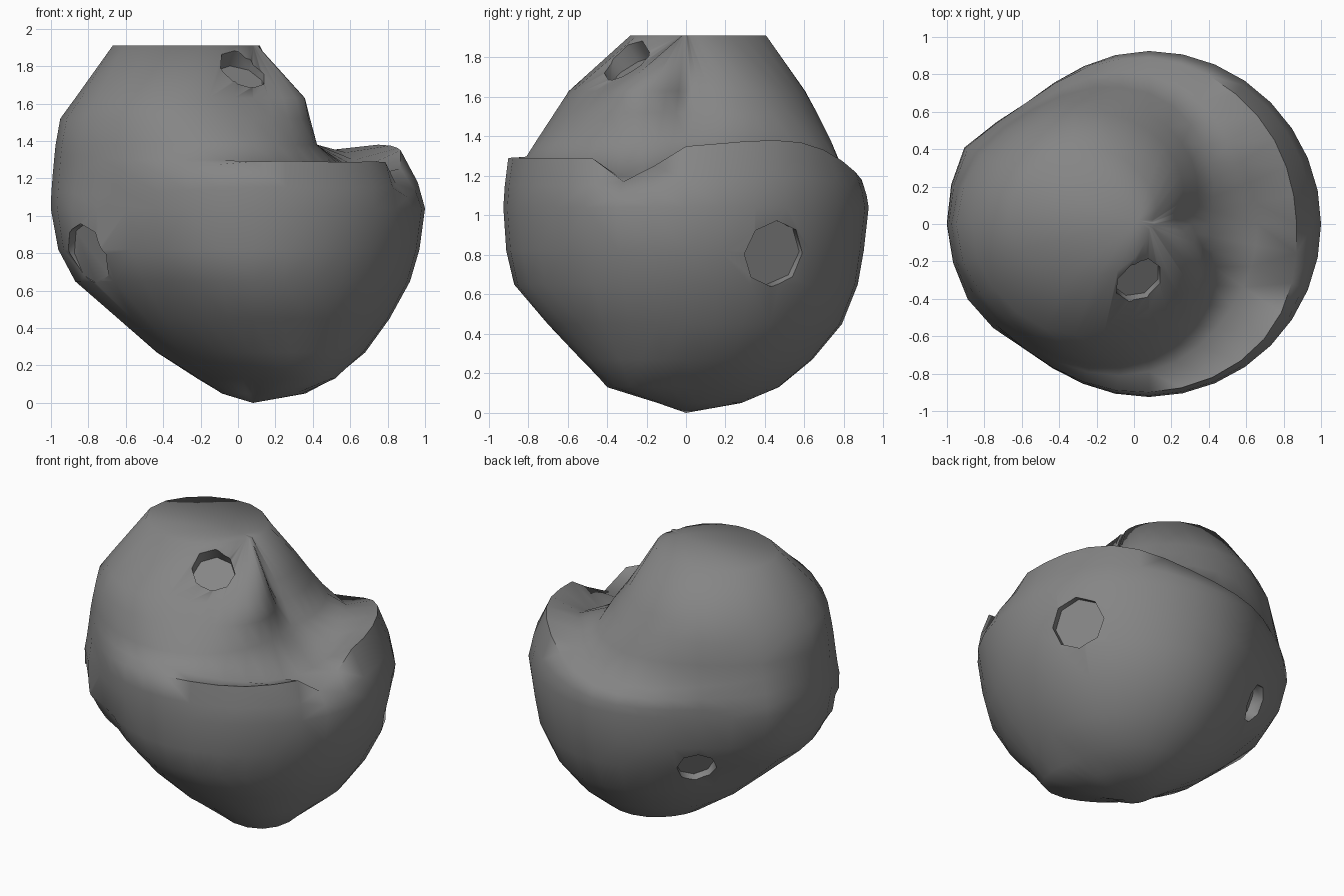
import bpy, bmesh, math
from mathutils import Vector

if "Cube" in bpy.data.objects:
    bpy.data.objects.remove(bpy.data.objects["Cube"])

stone = bpy.data.materials.new("grey stone")
stone.diffuse_color = (0.235, 0.235, 0.235, 1)
stone.use_nodes = True
stone.node_tree.nodes["Principled BSDF"].inputs["Base Color"].default_value = stone.diffuse_color

N = 32
CX = 0.08

# Radius keys every 45 degrees: right, back-right, back, back-left, left, front-left, front, front-right
LOWER = [
    (0.05, (.28, .28, .28, .20, .16, .12, .09, .20)),
    (0.13, (.42, .46, .47, .38, .27, .24, .32, .51)),
    (0.27, (.60, .63, .64, .57, .51, .46, .52, .60)),
    (0.45, (.73, .77, .79, .71, .72, .66, .70, .75)),
    (0.65, (.84, .86, .87, .82, .95, .82, .87, .85)),
    (0.82, (.89, .89, .90, .90, 1.04, .91, .91, .89)),
    (1.04, (.92, .92, .925, .92, 1.08, .94, .925, .92)),
]
RIM_Z = (1.35, 1.37, 1.18, 1.17, 1.22, 1.22, 1.29, 1.29)
RIM_R = (.79, .82, .89, .92, 1.07, .94, .90, .87)
SHOULDER_R = [r + 0.7 * (w - r) for r, w in zip(RIM_R, LOWER[-1][1])]
FLOOR_Z = (1.22, 1.355, 1.20, 1.24, 1.33, 1.30, 1.29, 1.20)
FLOOR_R = (.58, .62, .80, .89, 1.06, .92, .79, .63)
UPPER = [
    (1.38, (.33, .46, .70, .87, 1.055, .90, .72, .46)),
    (1.52, (.23, .36, .59, .84, 1.03, .86, .58, .42)),
    (1.63, (.15, .26, .50, .79, .95, .79, .46, .39)),
    (1.91, (.03, .03, .21, .57, .75, .40, .03, .03)),
]


def around(keys, a):
    """Smooth closed interpolation of the eight keys."""
    t = a / (math.pi / 4)
    i, f = int(t), t - int(t)
    p, q, r, s = (keys[(i + k) % 8] for k in (-1, 0, 1, 2))
    return q + f * ((r - p) + f * ((2 * p - 5 * q + 4 * r - s) + f * (3 * (q - r) + s - p))) / 2


def bump(a, degrees, width):
    return math.exp(-((a - math.radians(degrees)) / width) ** 2)


def rim_height(a):
    return around(RIM_Z, a) - 0.17 * bump(a, 341, 0.16)   # notch in the right rim


rows = [((lambda a, z=z: z), k) for z, k in LOWER]
rows += [((lambda a: 1.04 + 0.45 * (rim_height(a) - 1.04)), SHOULDER_R)]
rows += [(rim_height, RIM_R), ((lambda a: around(FLOOR_Z, a)), FLOOR_R)]
rows += [((lambda a, z=z: z), k) for z, k in UPPER]

# Boulder body: stacked irregular rings with a crater terrace
bm = bmesh.new()
rings = []
for height, keys in rows:
    ring = []
    for j in range(N):
        a = 2 * math.pi * j / N
        z = height(a)
        r = max(0.02, around(keys, a))
        # two blunt ridges flank the left side
        r += 0.06 * bump(a, 157, 0.2) * math.exp(-((z - 1.03) / 0.3) ** 2)
        r += 0.075 * bump(a, 208, 0.2) * math.exp(-((z - 0.8) / 0.28) ** 2)
        ring.append(bm.verts.new((CX + r * math.cos(a), r * math.sin(a), z)))
    rings.append(ring)
for lo, hi in zip(rings, rings[1:]):
    for j in range(N):
        k = (j + 1) % N
        bm.faces.new((lo[j], lo[k], hi[k], hi[j]))
bottom = bm.verts.new((CX, 0, 0))
top = bm.verts.new((CX - 0.06, 0.02, 1.91))
for j in range(N):
    k = (j + 1) % N
    bm.faces.new((bottom, rings[0][k], rings[0][j]))
    bm.faces.new((top, rings[-1][j], rings[-1][k]))
bmesh.ops.triangulate(bm, faces=[f for f in bm.faces if len(f.verts) > 3])
bmesh.ops.recalc_face_normals(bm, faces=bm.faces)
mesh = bpy.data.meshes.new("boulder")
bm.to_mesh(mesh)
bm.free()
mesh.materials.append(stone)
boulder = bpy.data.objects.new("boulder", mesh)
bpy.context.collection.objects.link(boulder)
bpy.context.view_layer.update()

# Small eight-sided pits: place, outward direction, radius
PITS = [
    ((0.0, -0.26, 1.72), (0.25, -0.5, 0.8), 0.135),
    ((-0.85, -0.46, 0.77), (-0.8, -0.56, -0.2), 0.17),
    ((0.86, 0.46, 0.80), (0.87, 0.45, -0.2), 0.17),
    ((-0.48, 0.57, 0.66), (-0.66, 0.64, -0.4), 0.125),
]
cutters = []
for place, out, radius in PITS:
    ok, hit, normal, face = boulder.closest_point_on_mesh(Vector(place))
    d = Vector(out).normalized()
    bpy.ops.mesh.primitive_cylinder_add(vertices=8, radius=radius, depth=0.4,
                                        location=hit + d * 0.14,
                                        rotation=d.to_track_quat('Z', 'Y').to_euler())
    cutter = bpy.context.object
    cutter.name = "pit_cutter"
    cutter.hide_render = True
    cutter.data.materials.append(stone)
    cutters.append(cutter)

bpy.ops.object.select_all(action='DESELECT')
bpy.context.view_layer.objects.active = boulder
boulder.select_set(True)
for cutter in cutters:
    mod = boulder.modifiers.new("pit", 'BOOLEAN')
    mod.operation = 'DIFFERENCE'
    mod.solver = 'EXACT'
    mod.object = cutter
    bpy.ops.object.modifier_apply(modifier=mod.name)
for cutter in cutters:
    bpy.data.objects.remove(cutter)

bpy.ops.object.shade_smooth_by_angle(angle=math.radians(70))
